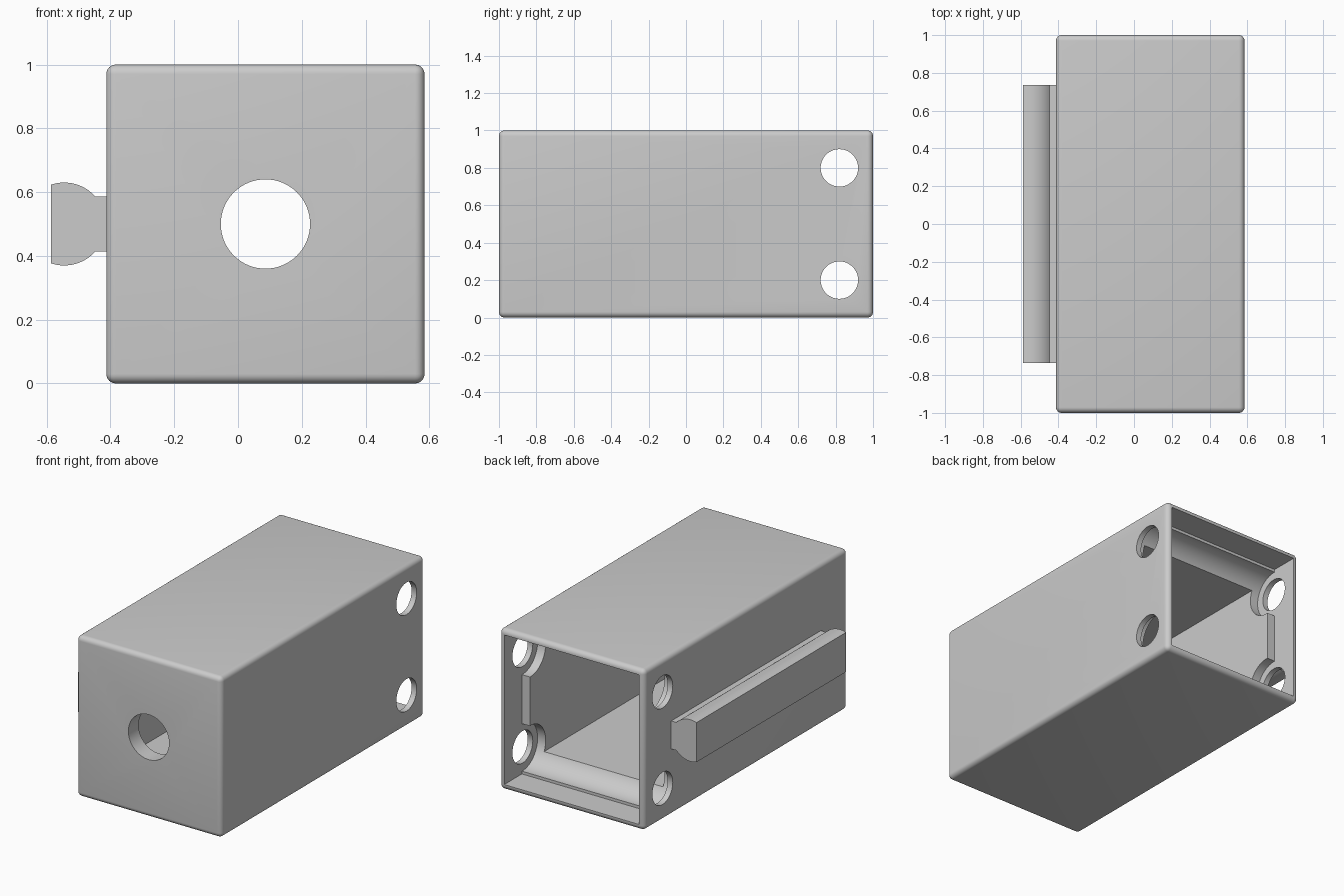
import bpy, bmesh, math
from mathutils import Matrix, Vector

if "Cube" in bpy.data.objects:
    bpy.data.objects.remove(bpy.data.objects["Cube"])

grey = bpy.data.materials.new("plain_grey")
grey.use_nodes = True
COLOUR = (0.6, 0.6, 0.6, 1)
grey.diffuse_color = COLOUR
grey.node_tree.nodes["Principled BSDF"].inputs["Base Color"].default_value = COLOUR

LEFT, RIGHT = -0.413, 0.585          # outer sides of the housing
MID = (LEFT + RIGHT) / 2
PIN_Y, PIN_Z = 0.82, (0.2, 0.8)      # cross holes near the open end


def finish(bm, name):
    bmesh.ops.recalc_face_normals(bm, faces=bm.faces)
    mesh = bpy.data.meshes.new(name)
    bm.to_mesh(mesh)
    bm.free()
    obj = bpy.data.objects.new(name, mesh)
    bpy.context.collection.objects.link(obj)
    mesh.materials.append(grey)
    return obj


def box(name, lo, hi):
    bm = bmesh.new()
    lo, hi = Vector(lo), Vector(hi)
    m = Matrix.Translation((lo + hi) / 2) @ Matrix.Diagonal((*(hi - lo), 1))
    bmesh.ops.create_cube(bm, size=1, matrix=m)
    return finish(bm, name)


def cylinder(name, centre, radius, length, axis):
    bm = bmesh.new()
    turn = Matrix.Rotation(math.pi / 2, 4, "Y" if axis == "X" else "X")
    bmesh.ops.create_cone(bm, cap_ends=True, segments=64, radius1=radius,
                          radius2=radius, depth=length,
                          matrix=Matrix.Translation(centre) @ turn)
    return finish(bm, name)


def apply_modifiers(obj):
    bpy.context.view_layer.objects.active = obj
    for mod in list(obj.modifiers):
        bpy.ops.object.modifier_apply(modifier=mod.name)


def cut(target, cutter):
    mod = target.modifiers.new("cut", "BOOLEAN")
    mod.operation, mod.solver, mod.object = "DIFFERENCE", "EXACT", cutter
    apply_modifiers(target)
    bpy.data.objects.remove(cutter)


def smooth(obj):
    bpy.ops.object.select_all(action="DESELECT")
    obj.select_set(True)
    bpy.context.view_layer.objects.active = obj
    bpy.ops.object.shade_smooth_by_angle(angle=math.radians(30))


# Rounded outer housing
housing = box("housing", (LEFT, -1, 0), (RIGHT, 1, 1))
bevel = housing.modifiers.new("round", "BEVEL")
bevel.width, bevel.segments = 0.03, 6
apply_modifiers(housing)

# Deep cavity with thick walls, then the wider recess at the open back
cut(housing, box("cavity", (LEFT + 0.09, -0.9, 0.135), (RIGHT - 0.09, 1.1, 0.865)))
wall = 0.035
cut(housing, box("recess", (LEFT + wall, PIN_Y + 0.007, wall),
                 (RIGHT - wall, 1.1, 1 - wall)))

# Round seats across the inside, and pin holes through the side walls
for z in PIN_Z:
    centre = (MID, PIN_Y, z)
    cut(housing, cylinder("seat", centre, 0.148, RIGHT - LEFT - 2 * wall, "X"))
    cut(housing, cylinder("pin_hole", centre, 0.1, 1.4, "X"))

# Round hole in the front wall
cut(housing, cylinder("front_hole", (MID, -1, 0.5), 0.14, 0.5, "Y"))
smooth(housing)

# Side rail: a neck and a rounded head, extruded along the housing
RAIL_END, FACE_X, HEAD_X, HEAD_R = 0.735, -0.587, -0.545, 0.13
NECK = 0.087
start = math.asin(NECK / HEAD_R)
stop = math.acos((FACE_X - HEAD_X) / HEAD_R)
upper = [(LEFT + 0.01, NECK)]
for i in range(17):
    a = start + (stop - start) * i / 16
    upper.append((HEAD_X + HEAD_R * math.cos(a), HEAD_R * math.sin(a)))
outline = upper + [(x, -h) for x, h in reversed(upper)]
bm = bmesh.new()
face = bm.faces.new([bm.verts.new((x, -RAIL_END, 0.5 + h)) for x, h in outline])
new = bmesh.ops.extrude_face_region(bm, geom=[face])["geom"]
bmesh.ops.translate(bm, vec=(0, 2 * RAIL_END, 0),
                    verts=[v for v in new if isinstance(v, bmesh.types.BMVert)])
smooth(finish(bm, "side_rail"))
